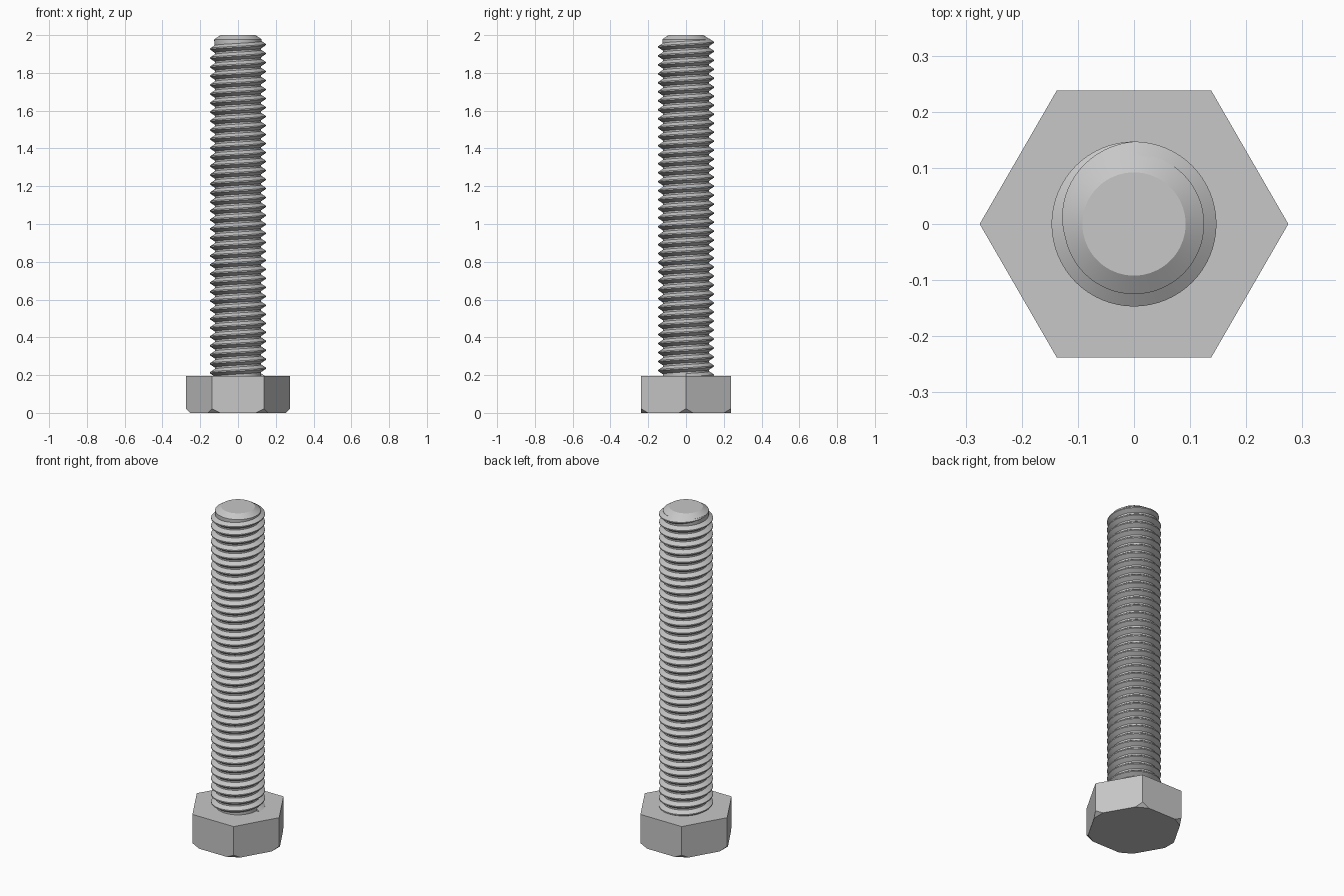
import bpy, bmesh
from math import cos, sin, pi, radians
from mathutils import Vector

if "Cube" in bpy.data.objects:
    bpy.data.objects.remove(bpy.data.objects["Cube"])

steel = bpy.data.materials.new("grey steel")
steel.use_nodes = True
grey = (0.57, 0.57, 0.57, 1)
steel.diffuse_color = grey
steel.node_tree.nodes["Principled BSDF"].inputs["Base Color"].default_value = grey

HEAD_R, HEAD_TOP = 0.275, 0.195
CORE_R, CREST_R, PITCH = 0.123, 0.147, 0.0476
SEGS = 64


def finish(bm, name, smooth):
    bmesh.ops.recalc_face_normals(bm, faces=bm.faces)
    mesh = bpy.data.meshes.new(name)
    bm.to_mesh(mesh)
    bm.free()
    mesh.materials.append(steel)
    obj = bpy.data.objects.new(name, mesh)
    bpy.context.collection.objects.link(obj)
    if smooth:
        bpy.ops.object.select_all(action="DESELECT")
        obj.select_set(True)
        bpy.context.view_layer.objects.active = obj
        bpy.ops.object.shade_smooth_by_angle(angle=radians(30))
    return obj


def ring(bm, radius, z, count):
    return [bm.verts.new((radius * cos(2 * pi * i / count),
                          radius * sin(2 * pi * i / count), z)) for i in range(count)]


def lathe(bm, profile, count):
    rings = [ring(bm, r, z, count) for r, z in profile]
    for low, high in zip(rings, rings[1:]):
        for i in range(count):
            k = (i + 1) % count
            bm.faces.new((low[i], low[k], high[k], high[i]))
    bm.faces.new(rings[0])
    bm.faces.new(rings[-1])


# Hexagonal head with its lower corners cut off
bm = bmesh.new()
lathe(bm, [(HEAD_R, 0), (HEAD_R, HEAD_TOP)], 6)
for i in range(6):
    out = Vector((cos(i * pi / 3), sin(i * pi / 3), 0))
    bmesh.ops.bisect_plane(bm, geom=bm.verts[:] + bm.edges[:] + bm.faces[:],
                           plane_co=out * 0.253, plane_no=out - Vector((0, 0, 1)),
                           clear_outer=True)
    bmesh.ops.holes_fill(bm, edges=[e for e in bm.edges if e.is_boundary])
finish(bm, "hex_head", False)

# Shank core with a bevelled tip
bm = bmesh.new()
lathe(bm, [(CORE_R, HEAD_TOP - 0.02), (CORE_R, 1.94), (0.125, 1.955),
           (0.125, 1.978), (0.092, 2)], SEGS)
finish(bm, "shank_core", True)

# Right-hand helical thread ridge that runs out near the tip
bm = bmesh.new()
profile = [(-0.42, 0), (-0.07, 1), (0.07, 1), (0.42, 0)]
turns, run_out = 37.57, 0.32
steps = int(turns * SEGS)
start_z = 1.95 - 37 * PITCH
root = CORE_R - 0.001
previous = None
for i in range(steps + 1):
    turn = i / SEGS
    angle = 2 * pi * turn
    fade = min(1, max(0.02, (turns - turn) / run_out))
    row = []
    for offset, height in profile:
        r = root + (CREST_R - root) * height * fade
        z = start_z + PITCH * (turn + offset * fade)
        row.append(bm.verts.new((r * cos(angle), r * sin(angle), z)))
    if previous:
        for j in range(len(profile) - 1):
            bm.faces.new((previous[j], row[j], row[j + 1], previous[j + 1]))
    else:
        bm.faces.new(row)
    previous = row
bm.faces.new(previous)
finish(bm, "screw_thread", True)
